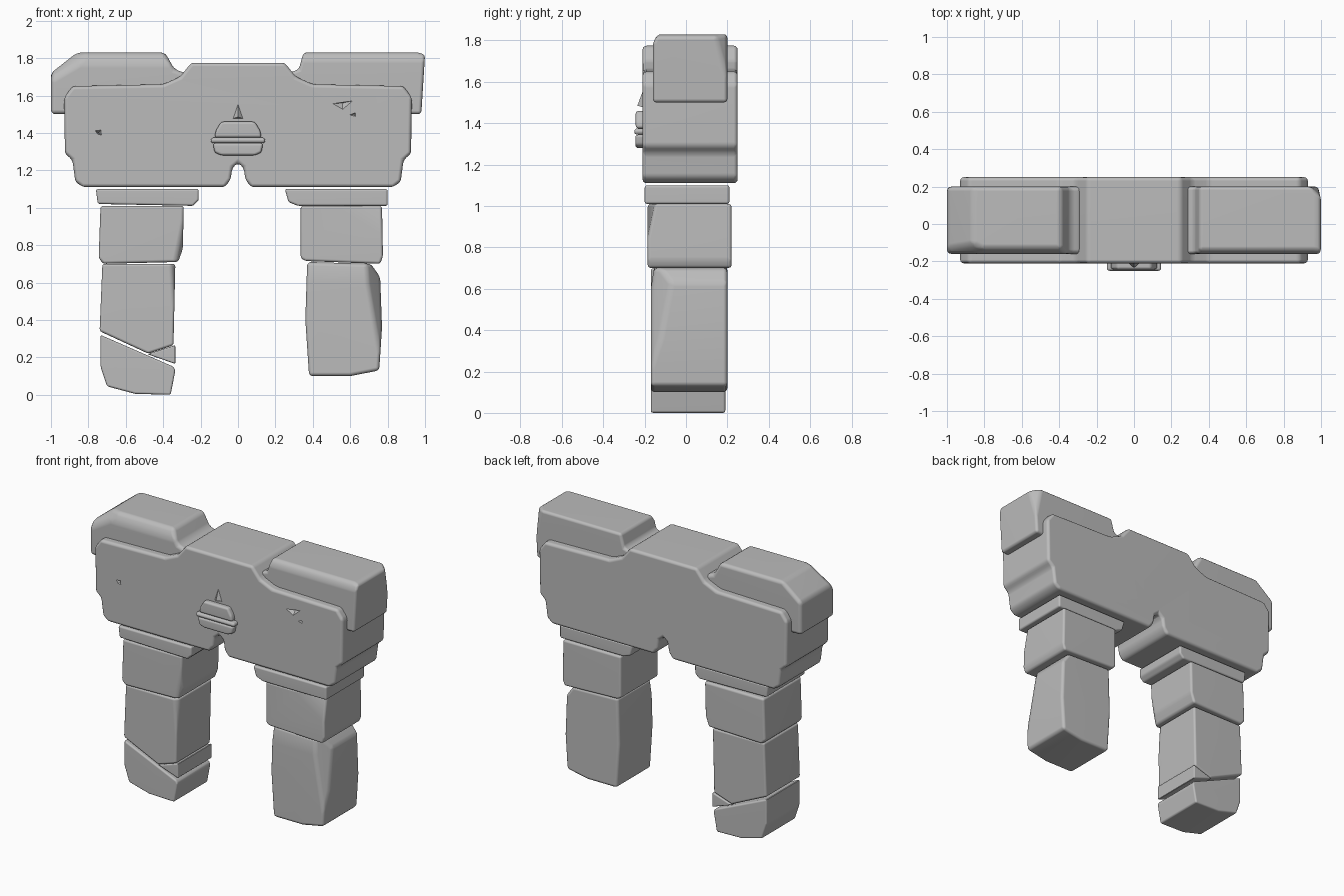
import bpy, bmesh, math
from mathutils import Vector

cube = bpy.data.objects.get("Cube")
if cube:
    bpy.data.objects.remove(cube, do_unlink=True)

stone = bpy.data.materials.new("grey_stone")
stone.use_nodes = True
GREY = (0.5, 0.5, 0.5, 1)
stone.diffuse_color = GREY
stone.node_tree.nodes["Principled BSDF"].inputs["Base Color"].default_value = GREY


def make_object(name, bm):
    bmesh.ops.recalc_face_normals(bm, faces=bm.faces[:])
    mesh = bpy.data.meshes.new(name)
    bm.to_mesh(mesh)
    bm.free()
    mesh.materials.append(stone)
    obj = bpy.data.objects.new(name, mesh)
    bpy.context.collection.objects.link(obj)
    return obj


def finish(obj, width=0, cutters=()):
    """Round the edges, carve the cutters out, then shade smoothly."""
    if width:
        bev = obj.modifiers.new("worn_edges", 'BEVEL')
        bev.width, bev.segments = width, 3
        bev.limit_method, bev.angle_limit = 'ANGLE', math.radians(18)
    for cutter in cutters:
        cut = obj.modifiers.new("chip", 'BOOLEAN')
        cut.operation, cut.object, cut.solver = 'DIFFERENCE', cutter, 'EXACT'
    bpy.ops.object.select_all(action='DESELECT')
    obj.select_set(True)
    bpy.context.view_layer.objects.active = obj
    for mod in list(obj.modifiers):
        bpy.ops.object.modifier_apply(modifier=mod.name)
    for cutter in cutters:
        bpy.data.objects.remove(cutter, do_unlink=True)
    bpy.ops.object.shade_smooth_by_angle(angle=math.radians(35))
    obj.modifiers.new("flat_faces", 'WEIGHTED_NORMAL').keep_sharp = True


def block(name, profile, y0, y1, width=0.018, slices=(), cutters=()):
    """Extrude an x-z profile along y and slice off worn corners."""
    bm = bmesh.new()
    face = bm.faces.new([bm.verts.new((x, y0, z)) for x, z in profile])
    new = bmesh.ops.extrude_face_region(bm, geom=[face])["geom"]
    bmesh.ops.translate(bm, vec=(0, y1 - y0, 0),
                        verts=[v for v in new if isinstance(v, bmesh.types.BMVert)])
    for point, normal in slices:
        bmesh.ops.bisect_plane(bm, geom=bm.verts[:] + bm.edges[:] + bm.faces[:],
                               plane_co=point, plane_no=Vector(normal).normalized(),
                               clear_outer=True)
        bmesh.ops.holes_fill(bm, edges=[e for e in bm.edges if e.is_boundary])
    finish(make_object(name, bm), width, cutters)


def hull(name, points):
    bm = bmesh.new()
    bmesh.ops.convex_hull(bm, input=[bm.verts.new(p) for p in points])
    return make_object(name, bm)


def chip(corners, apex):
    """Shallow pointed cutter on the front face."""
    (ax, az), front = apex, -0.21
    pts = [(x, front - 0.01, z) for x, z in corners] + [(ax, front + 0.03, az)]
    obj = hull("chip_cutter", pts)
    obj.hide_render = True
    return obj


# Lintel: mirrored profile with a notch below and a raised middle
half = [(0.03, 1.215), (0.04, 1.15), (0.07, 1.11), (0.83, 1.11), (0.87, 1.14),
        (0.885, 1.255), (0.925, 1.29), (0.93, 1.59), (0.885, 1.65),
        (0.40, 1.66), (0.31, 1.70), (0.25, 1.775)]
lintel = [(0, 1.24)] + half + [(-x, z) for x, z in reversed(half)]
block("lintel", lintel, -0.21, 0.25, 0.02,
      cutters=[chip([(0.49, 1.555), (0.63, 1.575), (0.56, 1.515)], (0.56, 1.56)),
               chip([(0.59, 1.495), (0.63, 1.51), (0.63, 1.485)], (0.62, 1.5)),
               chip([(-0.77, 1.415), (-0.73, 1.42), (-0.725, 1.385), (-0.75, 1.39)],
                    (-0.745, 1.40))])

# Corner stones on top of the lintel
block("right_corner_stone",
      [(-1, 1.5), (-1, 1.72), (-0.86, 1.83), (-0.39, 1.83), (-0.34, 1.74),
       (-0.28, 1.72), (-0.28, 1.5)], -0.16, 0.2, 0.025,
      [((-0.9, -0.16, 1.74), (-0.35, -0.75, 0.6)),
       ((-0.6, -0.16, 1.77), (0, -0.7, 0.35))])
block("left_corner_stone",
      [(0.98, 1.5), (1, 1.82), (0.96, 1.83), (0.35, 1.83), (0.325, 1.74),
       (0.27, 1.72), (0.27, 1.5)], -0.16, 0.2, 0.025,
      [((0.6, -0.16, 1.79), (0, -0.7, 0.4)),
       ((0.97, 0.2, 1.7), (0.5, 0.5, 0.1))])

# Capitals and upper leg blocks
block("right_capital", [(-0.76, 1.10), (-0.75, 1.02), (-0.24, 1.01), (-0.21, 1.04), (-0.21, 1.10)],
      -0.2, 0.21, 0.012)
block("left_capital", [(0.25, 1.10), (0.27, 1.03), (0.32, 1.01), (0.80, 1.01), (0.80, 1.10)],
      -0.2, 0.21, 0.012)
block("right_upper_block",
      [(-0.735, 1.01), (-0.745, 0.73), (-0.72, 0.70), (-0.32, 0.71), (-0.295, 0.78),
       (-0.29, 1.01)], -0.185, 0.22, 0.02,
      [((-0.32, -0.185, 0.8), (0.6, -0.5, -0.12))])
block("left_upper_block",
      [(0.335, 1.01), (0.335, 0.73), (0.36, 0.715), (0.76, 0.70), (0.775, 0.74), (0.77, 1.01)],
      -0.185, 0.22, 0.02, [((0.6, -0.185, 0.96), (0.1, -0.7, 0.15))])

# Left leg shaft, ending above the ground
block("left_shaft",
      [(0.37, 0.71), (0.71, 0.70), (0.76, 0.63), (0.77, 0.36), (0.755, 0.13),
       (0.60, 0.10), (0.38, 0.10), (0.36, 0.4)], -0.17, 0.2, 0.02,
      [((0.72, -0.17, 0.45), (0.7, -0.5, 0.12)),
       ((0.5, -0.17, 0.6), (0, -0.8, 0.12))])

# Right leg: cracked shaft, wedge splinter and foot
block("right_shaft",
      [(-0.725, 0.70), (-0.74, 0.34), (-0.48, 0.22), (-0.345, 0.265), (-0.335, 0.70)],
      -0.17, 0.2, 0.014, [((-0.345, -0.17, 0.5), (0.7, -0.5, 0.05))])
block("right_splinter", [(-0.485, 0.217), (-0.335, 0.265), (-0.335, 0.165)],
      -0.165, 0.2, 0.008)
block("right_foot",
      [(-0.735, 0.32), (-0.735, 0.15), (-0.70, 0.045), (-0.55, 0.005), (-0.36, 0.0),
       (-0.335, 0.13), (-0.345, 0.15)], -0.17, 0.19, 0.016)


# Relief ornament: stacked rounded layers with a pointed spike above
def pillow(name, profile, y0):
    block(name, profile, y0, -0.19, 0.014)


pillow("relief_dome", [(-0.125, 1.375), (-0.12, 1.41), (-0.09, 1.46), (0.09, 1.46),
                       (0.12, 1.41), (0.125, 1.375)], -0.243)
pillow("relief_band", [(-0.145, 1.345), (-0.145, 1.375), (0.145, 1.375), (0.145, 1.345)], -0.25)
pillow("relief_base", [(-0.135, 1.345), (-0.125, 1.295), (-0.09, 1.28), (0.09, 1.28),
                       (0.125, 1.295), (0.135, 1.345)], -0.245)
finish(hull("relief_spike", [(-0.036, -0.2, 1.475), (0.036, -0.2, 1.475), (0, -0.2, 1.58),
                             (0, -0.235, 1.485)]))
